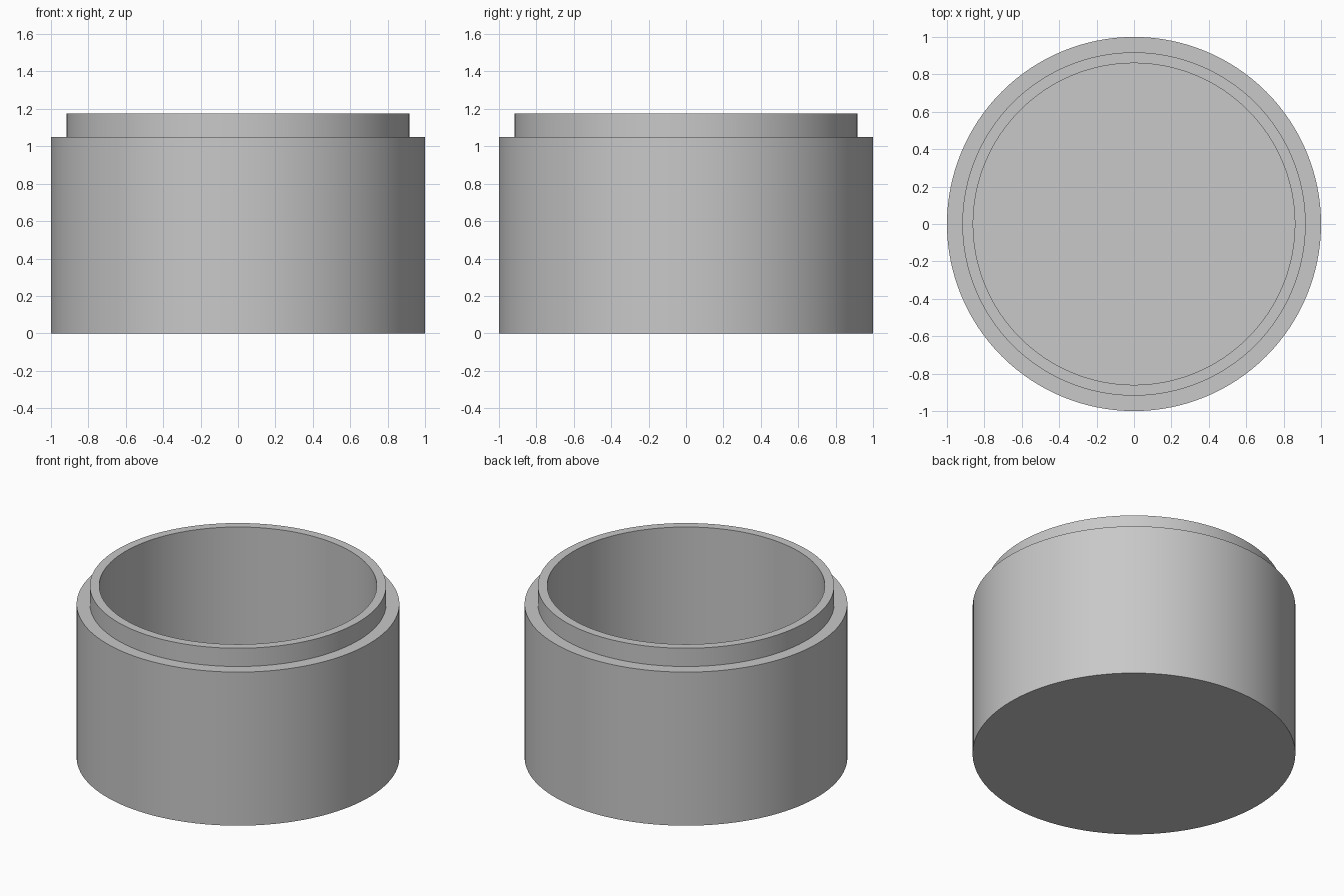
import bpy
import bmesh
import math

cube = bpy.data.objects.get("Cube")
if cube:
    bpy.data.objects.remove(cube, do_unlink=True)

# Plain grey material
GREY = (0.58, 0.58, 0.58, 1.0)
grey = bpy.data.materials.new("light grey")
grey.use_nodes = True
grey.diffuse_color = GREY
grey.node_tree.nodes["Principled BSDF"].inputs["Base Color"].default_value = GREY

# Main sizes
SEGMENTS = 128
OUTER, LIP, INNER = 1.0, 0.918, 0.86
FLOOR, SHOULDER, TOP = 0.14, 1.05, 1.175


def lathe(name, profile, material):
    """Spin a radius/height profile around z; its ends are capped with flat discs."""
    bm = bmesh.new()
    rings = []
    for radius, z in profile:
        ring = bmesh.ops.create_circle(bm, segments=SEGMENTS, radius=radius)["verts"]
        bmesh.ops.translate(bm, verts=ring, vec=(0, 0, z))
        rings.append(ring)
    for low, high in zip(rings, rings[1:]):
        for i in range(SEGMENTS):
            j = (i + 1) % SEGMENTS
            bm.faces.new((low[i], low[j], high[j], high[i]))
    bm.faces.new(rings[0])
    bm.faces.new(rings[-1])
    bmesh.ops.recalc_face_normals(bm, faces=bm.faces)
    mesh = bpy.data.meshes.new(name)
    bm.to_mesh(mesh)
    bm.free()
    mesh.materials.append(material)
    obj = bpy.data.objects.new(name, mesh)
    bpy.context.collection.objects.link(obj)
    return obj


# Cup with a stepped lip around the opening
cup = lathe("round_container", [
    (OUTER, 0), (OUTER, SHOULDER),
    (LIP, SHOULDER), (LIP, TOP),
    (INNER, TOP), (INNER, FLOOR),
], grey)

# Smooth walls, sharp rims
bpy.ops.object.select_all(action="DESELECT")
cup.select_set(True)
bpy.context.view_layer.objects.active = cup
bpy.ops.object.shade_smooth_by_angle(angle=math.radians(30))
